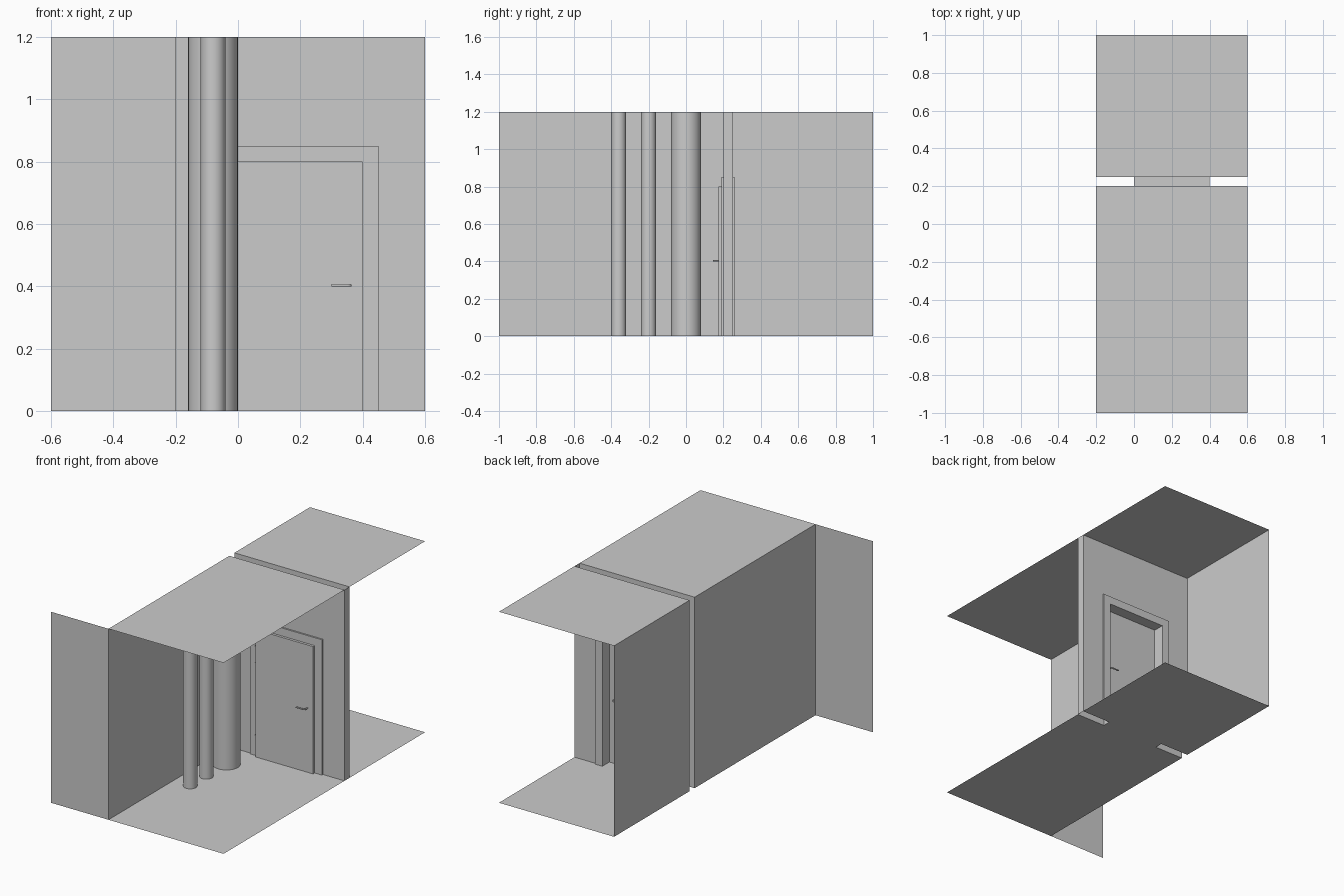
import bpy, bmesh, math
from mathutils import Vector

if "Cube" in bpy.data.objects:
    bpy.data.objects.remove(bpy.data.objects["Cube"])


def finish(name, bm):
    me = bpy.data.meshes.new(name)
    bm.to_mesh(me)
    bm.free()
    ob = bpy.data.objects.new(name, me)
    bpy.context.collection.objects.link(ob)
    return ob


def sheet(name, pts):
    """Single flat face."""
    bm = bmesh.new()
    bm.faces.new([bm.verts.new(p) for p in pts])
    return finish(name, bm)


def prism(name, outline, y0, y1):
    """Extrude an x-z outline from y0 to y1."""
    bm = bmesh.new()
    f = bm.faces.new([bm.verts.new((x, y0, z)) for x, z in outline])
    new = bmesh.ops.extrude_face_region(bm, geom=[f])["geom"]
    moved = [v for v in new if isinstance(v, bmesh.types.BMVert)]
    bmesh.ops.translate(bm, verts=moved, vec=(0, y1 - y0, 0))
    bmesh.ops.recalc_face_normals(bm, faces=bm.faces)
    return finish(name, bm)


def cylinder(name, x, y, z0, z1, r, sides, caps):
    bm = bmesh.new()
    bmesh.ops.create_cone(bm, cap_ends=caps, segments=sides, radius1=r, radius2=r, depth=z1 - z0)
    bmesh.ops.translate(bm, verts=bm.verts, vec=(x, y, (z0 + z1) / 2))
    for f in bm.faces:
        f.smooth = len(f.verts) == 4
    return finish(name, bm)


L, R, H = -0.2, 0.6, 1.2        # room left, right, height
F, B = 0.2, 0.25                # front and back of dividing wall
D0, D1, DH = 0.0, 0.4, 0.8      # door opening

# floor, continuous through the doorway
sheet("floor", [(L, -1, 0), (R, -1, 0), (R, F, 0), (D1, F, 0), (D1, B, 0), (R, B, 0),
                (R, 1, 0), (L, 1, 0), (L, B, 0), (D0, B, 0), (D0, F, 0), (L, F, 0)])

# ceilings and left walls of both rooms
for tag, y0, y1 in (("front", -1, F), ("back", B, 1)):
    sheet(tag + "_ceiling", [(L, y0, H), (L, y1, H), (R, y1, H), (R, y0, H)])
    sheet(tag + "_side_wall", [(L, y0, 0), (L, y1, 0), (L, y1, H), (L, y0, H)])

# return wall beside the front opening
sheet("return_wall", [(-0.6, -1, 0), (L, -1, 0), (L, -1, H), (-0.6, -1, H)])

# dividing wall: two skins with a door hole, and the right end
skin = [(L, 0), (D0, 0), (D0, DH), (D1, DH), (D1, 0), (R, 0), (R, H), (L, H)]
sheet("divider_front", [(x, F, z) for x, z in skin])
sheet("divider_back", [(x, B, z) for x, z in reversed(skin)])
sheet("divider_end", [(R, F, 0), (R, B, 0), (R, B, H), (R, F, H)])

# door lining
sheet("left_jamb", [(D0, F, 0), (D0, B, 0), (D0, B, DH), (D0, F, DH)])
sheet("right_jamb", [(D1, B, 0), (D1, F, 0), (D1, F, DH), (D1, B, DH)])
sheet("door_head", [(D0, F, DH), (D0, B, DH), (D1, B, DH), (D1, F, DH)])

# casings on both sides of the wall
w = 0.05
casing = [(D0 - w, 0), (D0, 0), (D0, DH), (D1, DH), (D1, 0),
          (D1 + w, 0), (D1 + w, DH + w), (D0 - w, DH + w)]
prism("front_casing", casing, F - 0.01, F)
prism("back_casing", casing, B, B + 0.01)

# door leaf and hinges
DF, DB = 0.174, 0.19
prism("door", [(D0, 0), (D1, 0), (D1, DH), (D0, DH)], DF, DB)
for i, z in enumerate((0.115, 0.57, 0.675)):
    cylinder(f"hinge_{i + 1}", -0.004, 0.183, z - 0.018, z + 0.018, 0.006, 12, True)

# lever handles: bent round bar on each face of the door
for tag, y, s in (("front", DF, -1), ("back", DB, 1)):
    cu = bpy.data.curves.new(tag + "_handle", "CURVE")
    cu.dimensions = "3D"
    cu.bevel_depth = 0.0045
    cu.bevel_resolution = 3
    cu.use_fill_caps = True
    path = [(0.36, y, 0.403)]
    for k in range(6):
        a = math.radians(18 * k)
        path.append((0.352 + 0.008 * math.cos(a), y + s * (0.018 + 0.008 * math.sin(a)), 0.403))
    path.append((0.30, y + s * 0.026, 0.403))
    sp = cu.splines.new("POLY")
    sp.points.add(len(path) - 1)
    for p, co in zip(sp.points, path):
        p.co = (*co, 1)
    ob = bpy.data.objects.new(tag + "_handle", cu)
    bpy.context.collection.objects.link(ob)

# pipes running floor to ceiling
for name, y, r in (("large_pipe", 0, 0.08), ("small_pipe_1", -0.2, 0.04), ("small_pipe_2", -0.36, 0.04)):
    cylinder(name, -0.08, y, 0, H, r, 32, False)
